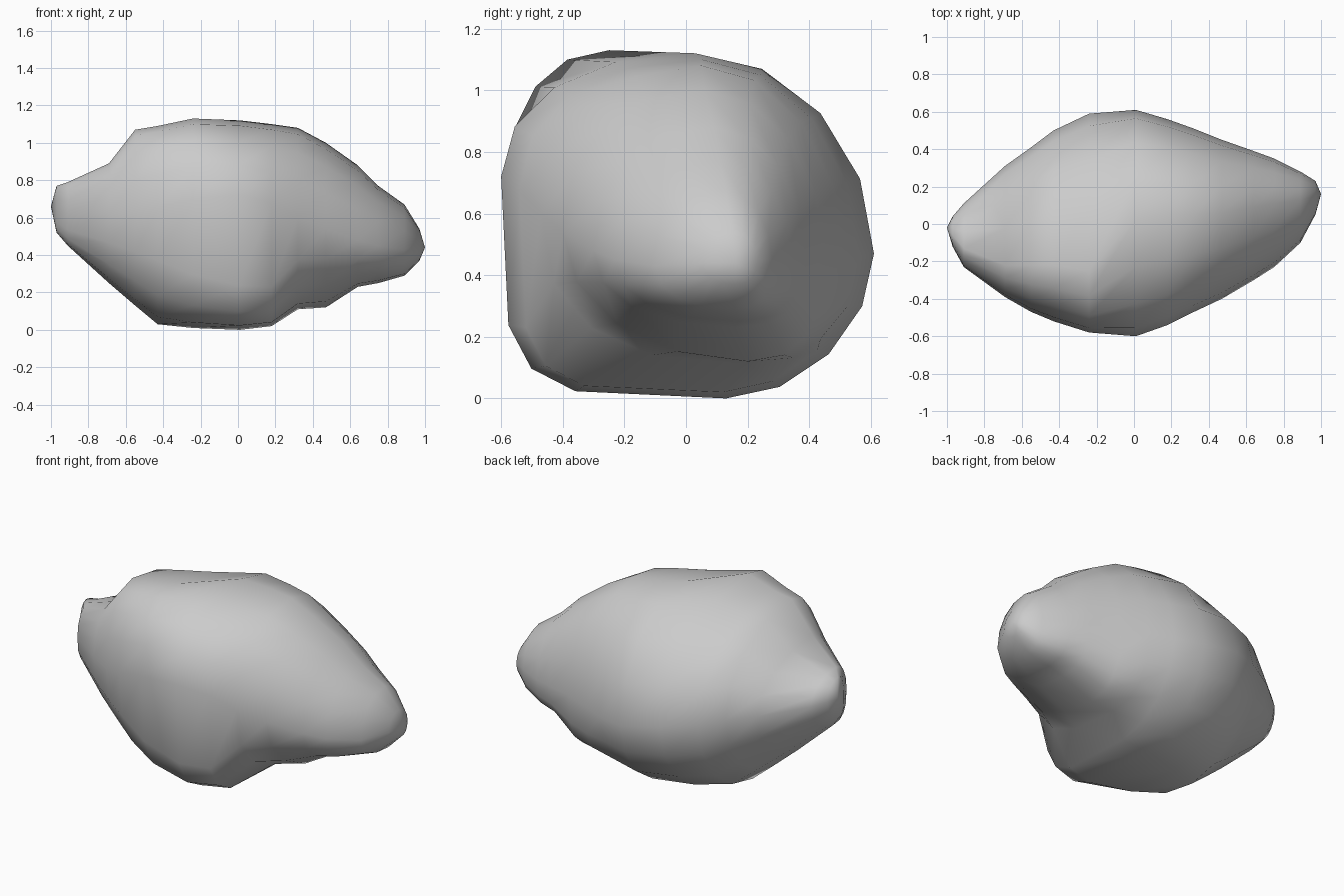
import bpy, bmesh, math

# Cross-sections along x: x, top(y,z), back(y,z), bottom(y,z), front(y,z), squareness of lower front
SECTIONS = [
    (-0.97, -0.06, 0.77, 0.04, 0.66, -0.06, 0.52, -0.12, 0.64, 3.0),
    (-0.91, -0.13, 0.79, 0.11, 0.64, -0.10, 0.45, -0.23, 0.62, 2.8),
    (-0.69, -0.22, 0.89, 0.31, 0.60, -0.08, 0.25, -0.39, 0.62, 2.2),
    (-0.55, -0.22, 1.07, 0.41, 0.58, -0.05, 0.13, -0.47, 0.62, 2.2),
    (-0.43, -0.22, 1.09, 0.50, 0.55, -0.02, 0.03, -0.52, 0.65, 2.4),
    (-0.24, -0.25, 1.13, 0.59, 0.52, 0.07, 0.01, -0.58, 0.70, 3.6),
    (0.01, 0.03, 1.12, 0.61, 0.47, 0.13, 0.00, -0.60, 0.72, 4.8),
    (0.18, 0.05, 1.10, 0.56, 0.46, 0.12, 0.02, -0.54, 0.68, 5.0),
    (0.32, 0.05, 1.08, 0.51, 0.47, 0.20, 0.11, -0.47, 0.60, 2.5),
    (0.47, 0.06, 1.00, 0.45, 0.47, 0.20, 0.12, -0.40, 0.54, 2.0),
    (0.64, 0.09, 0.88, 0.39, 0.46, 0.16, 0.23, -0.30, 0.48, 2.2),
    (0.75, 0.11, 0.77, 0.35, 0.45, 0.17, 0.25, -0.23, 0.45, 2.2),
    (0.89, 0.13, 0.67, 0.28, 0.45, 0.16, 0.29, -0.10, 0.43, 2.2),
    (0.97, 0.15, 0.54, 0.23, 0.45, 0.16, 0.37, 0.05, 0.44, 2.0),
]
QUARTER = 4  # steps per quarter of each ring


def ring(s):
    x, n_low = s[0], s[9]
    key = [(s[i], s[i + 1]) for i in (1, 3, 5, 7)]
    low_back = 2.6 if x > 0.25 else 1.9
    pts = []
    for q, n in enumerate((1.95, low_back, n_low, 2.15)):
        a, b = key[q], key[(q + 1) % 4]
        # inner corner of this quarter
        c = (a[0], b[1]) if q % 2 == 0 else (b[0], a[1])
        for k in range(QUARTER):
            t = k / QUARTER * math.pi / 2
            u, v = math.cos(t) ** (2 / n), math.sin(t) ** (2 / n)
            pts.append((x, c[0] + (a[0] - c[0]) * u + (b[0] - c[0]) * v,
                        c[1] + (a[1] - c[1]) * u + (b[1] - c[1]) * v))
    return pts


# Boulder: skin the rings and close both tips
bm = bmesh.new()
rings = [[bm.verts.new(p) for p in ring(s)] for s in SECTIONS]
count = QUARTER * 4
for r0, r1 in zip(rings, rings[1:]):
    for i in range(count):
        j = (i + 1) % count
        bm.faces.new((r0[i], r0[j], r1[j], r1[i]))
for r, tip in ((rings[0], (-1, -0.02, 0.66)), (rings[-1], (1, 0.16, 0.44))):
    v = bm.verts.new(tip)
    for i in range(count):
        bm.faces.new((r[i], r[(i + 1) % count], v))
bmesh.ops.recalc_face_normals(bm, faces=bm.faces)
for f in bm.faces:
    f.smooth = True

mesh = bpy.data.meshes.new("boulder")
bm.to_mesh(mesh)
bm.free()
boulder = bpy.data.objects.new("boulder", mesh)
bpy.context.collection.objects.link(boulder)
